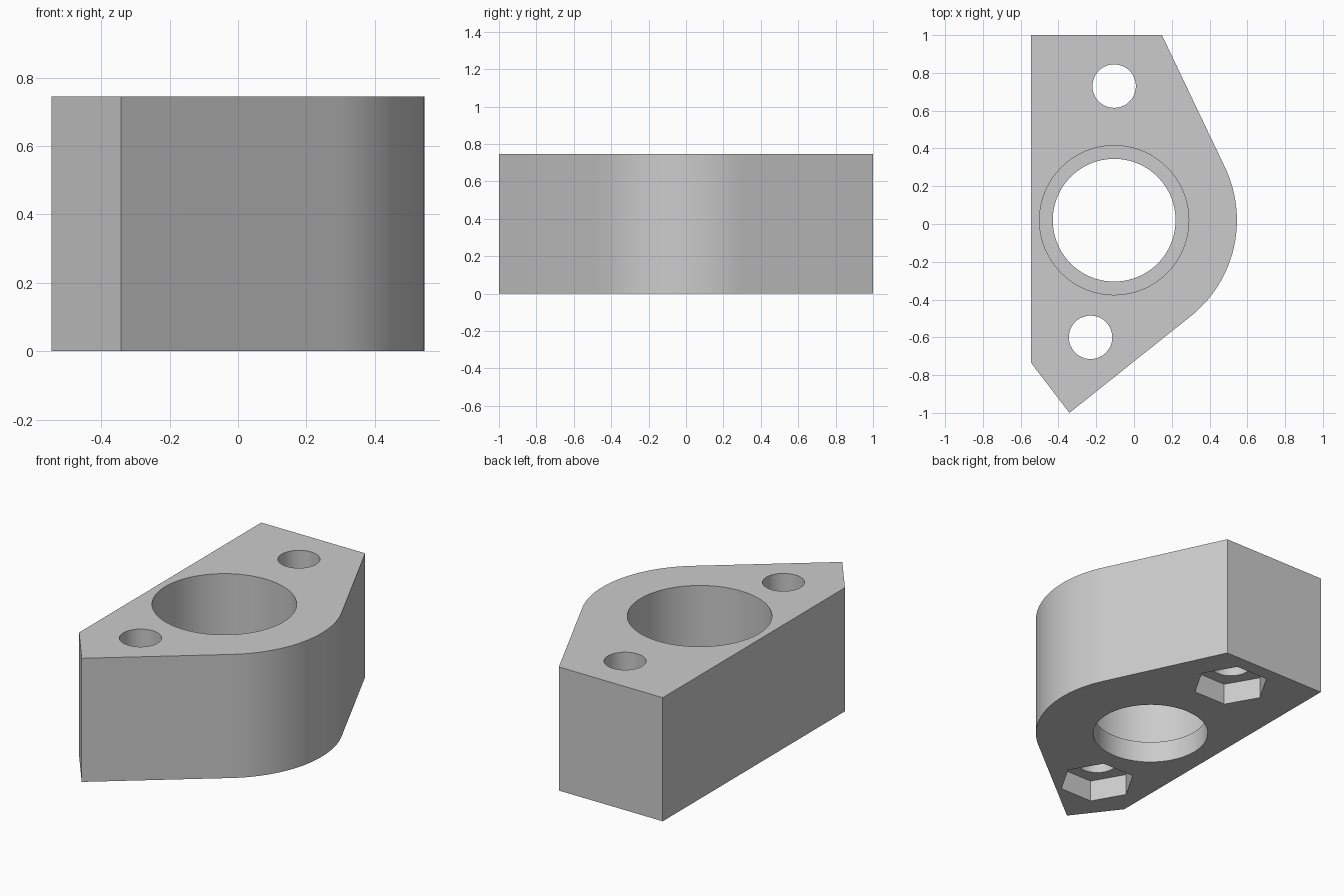
import bpy
import bmesh
from math import sin, cos, pi, atan2, acos, hypot, radians

if "Cube" in bpy.data.objects:
    bpy.data.objects.remove(bpy.data.objects["Cube"], do_unlink=True)

HEIGHT = 0.745
LEDGE = 0.13            # height of the bore lip and depth of the nut pockets
BORE = (-0.105, 0.02)
NOSE_RADIUS = 0.65
BOLTS = [(-0.105, 0.73), (-0.23, -0.6)]

grey = bpy.data.materials.new("plain grey")
grey.use_nodes = True
grey.diffuse_color = (0.6, 0.6, 0.6, 1)
grey.node_tree.nodes["Principled BSDF"].inputs["Base Color"].default_value = (0.6, 0.6, 0.6, 1)


def prism(name, outline, z0, z1):
    """Extrude a counter-clockwise outline from z0 up to z1."""
    bm = bmesh.new()
    face = bm.faces.new([bm.verts.new((x, y, z0)) for x, y in outline])
    top = bmesh.ops.extrude_face_region(bm, geom=[face], use_keep_orig=True)["geom"]
    bmesh.ops.translate(bm, vec=(0, 0, z1 - z0),
                        verts=[v for v in top if isinstance(v, bmesh.types.BMVert)])
    bmesh.ops.recalc_face_normals(bm, faces=bm.faces)
    mesh = bpy.data.meshes.new(name)
    bm.to_mesh(mesh)
    bm.free()
    mesh.materials.append(grey)
    obj = bpy.data.objects.new(name, mesh)
    bpy.context.collection.objects.link(obj)
    return obj


def ring(centre, radius, sides):
    return [(centre[0] + radius * cos(2 * pi * i / sides),
             centre[1] + radius * sin(2 * pi * i / sides)) for i in range(sides)]


def tangent_angle(point, side):
    """Angle on the nose circle where a line from point touches it."""
    dx, dy = point[0] - BORE[0], point[1] - BORE[1]
    return atan2(dy, dx) + side * acos(NOSE_RADIUS / hypot(dx, dy))


# Block outline: straight back, pointed end, round nose tangent to both flanks
tip, shoulder = (-0.342, -1), (0.148, 1)
start, end = tangent_angle(tip, 1), tangent_angle(shoulder, -1)
STEPS = 28
nose = []
for i in range(STEPS + 1):
    a = start + (end - start) * i / STEPS
    nose.append((BORE[0] + NOSE_RADIUS * cos(a), BORE[1] + NOSE_RADIUS * sin(a)))
block = prism("mounting_block", [(-0.545, 1), (-0.545, -0.735), tip] + nose + [shoulder], 0, HEIGHT)

# Stepped bore, bolt holes and hexagonal nut pockets
cutters = [prism("bore_cutter", ring(BORE, 0.395, 96), LEDGE, HEIGHT + 0.1),
           prism("lip_cutter", ring(BORE, 0.325, 96), -0.1, HEIGHT + 0.2)]
for spot in BOLTS:
    cutters.append(prism("bolt_cutter", ring(spot, 0.115, 48), -0.2, HEIGHT + 0.1))
    cutters.append(prism("nut_cutter", ring(spot, 0.215, 6), -0.1, LEDGE))

bpy.ops.object.select_all(action="DESELECT")
block.select_set(True)
bpy.context.view_layer.objects.active = block
for cutter in cutters:
    cutter.hide_render = True
    cut = block.modifiers.new(cutter.name, "BOOLEAN")
    cut.operation = "DIFFERENCE"
    cut.solver = "EXACT"
    cut.object = cutter
    bpy.ops.object.modifier_apply(modifier=cut.name)
    bpy.data.objects.remove(cutter, do_unlink=True)

# Smooth round walls, crisp edges
bpy.ops.object.shade_smooth_by_angle(angle=radians(30))
